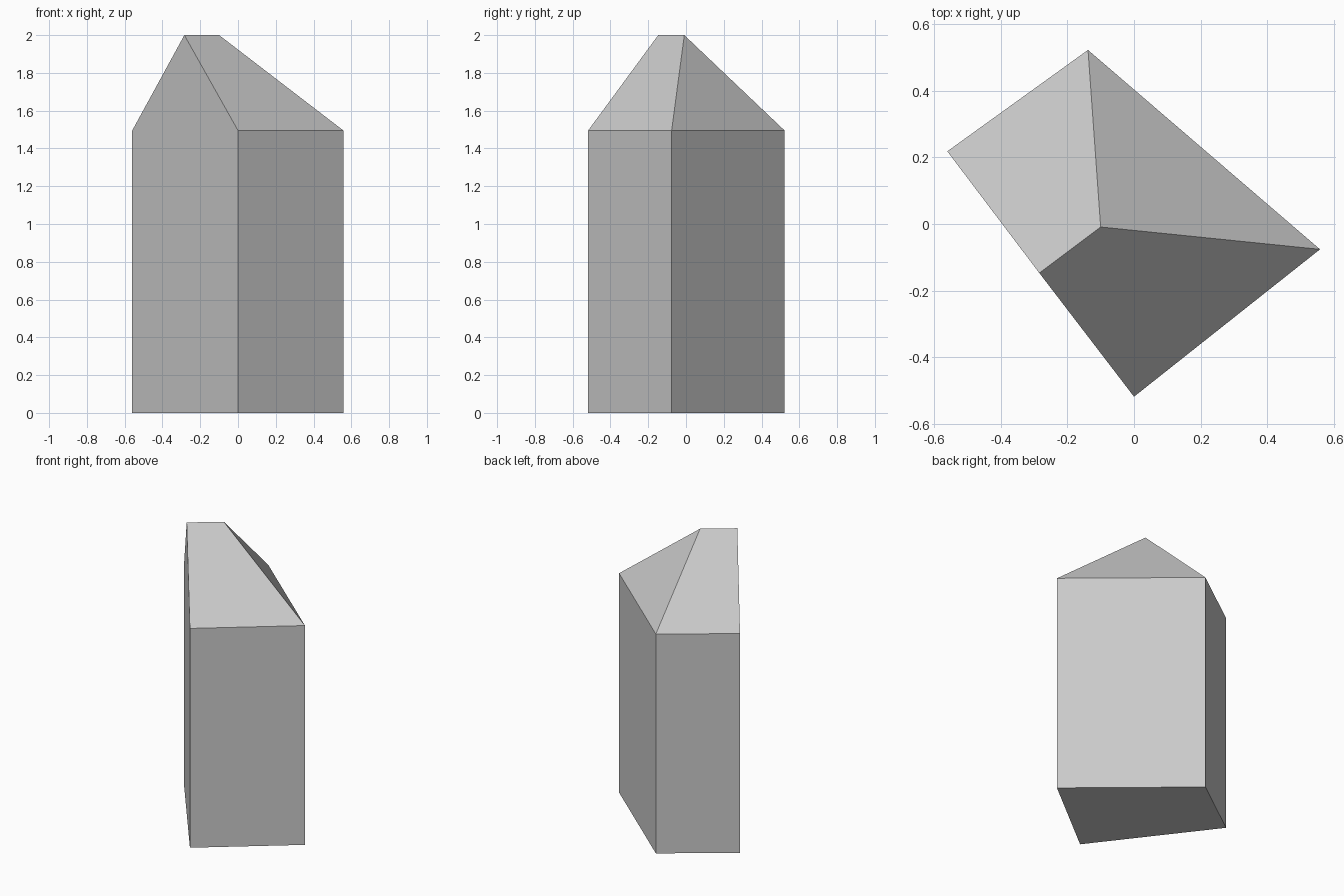
import bpy, bmesh

if "Cube" in bpy.data.objects:
    bpy.data.objects.remove(bpy.data.objects["Cube"])

WALL_H, RIDGE_H = 1.495, 2.0
# footprint corners: left, back, right, front
plan = [(-0.56, 0.218), (-0.138, 0.522), (0.558, -0.076), (0.0, -0.518)]
ridge = [(-0.284, -0.147), (-0.10, -0.009)]

bm = bmesh.new()
base = [bm.verts.new((x, y, 0)) for x, y in plan]
eave = [bm.verts.new((x, y, WALL_H)) for x, y in plan]
gable, hip = [bm.verts.new((x, y, RIDGE_H)) for x, y in ridge]

# floor and walls; the last wall rises into the gable
bm.faces.new(base)
for i in range(3):
    bm.faces.new((base[i], base[i + 1], eave[i + 1], eave[i]))
bm.faces.new((base[3], base[0], eave[0], gable, eave[3]))

# roof: two slopes and the hipped end
bm.faces.new((eave[0], eave[1], hip, gable))
bm.faces.new((eave[1], eave[2], hip))
bm.faces.new((eave[2], eave[3], gable, hip))
bmesh.ops.recalc_face_normals(bm, faces=bm.faces)

mesh = bpy.data.meshes.new("house_block")
bm.to_mesh(mesh)
bm.free()
bpy.context.collection.objects.link(bpy.data.objects.new("house_block", mesh))
